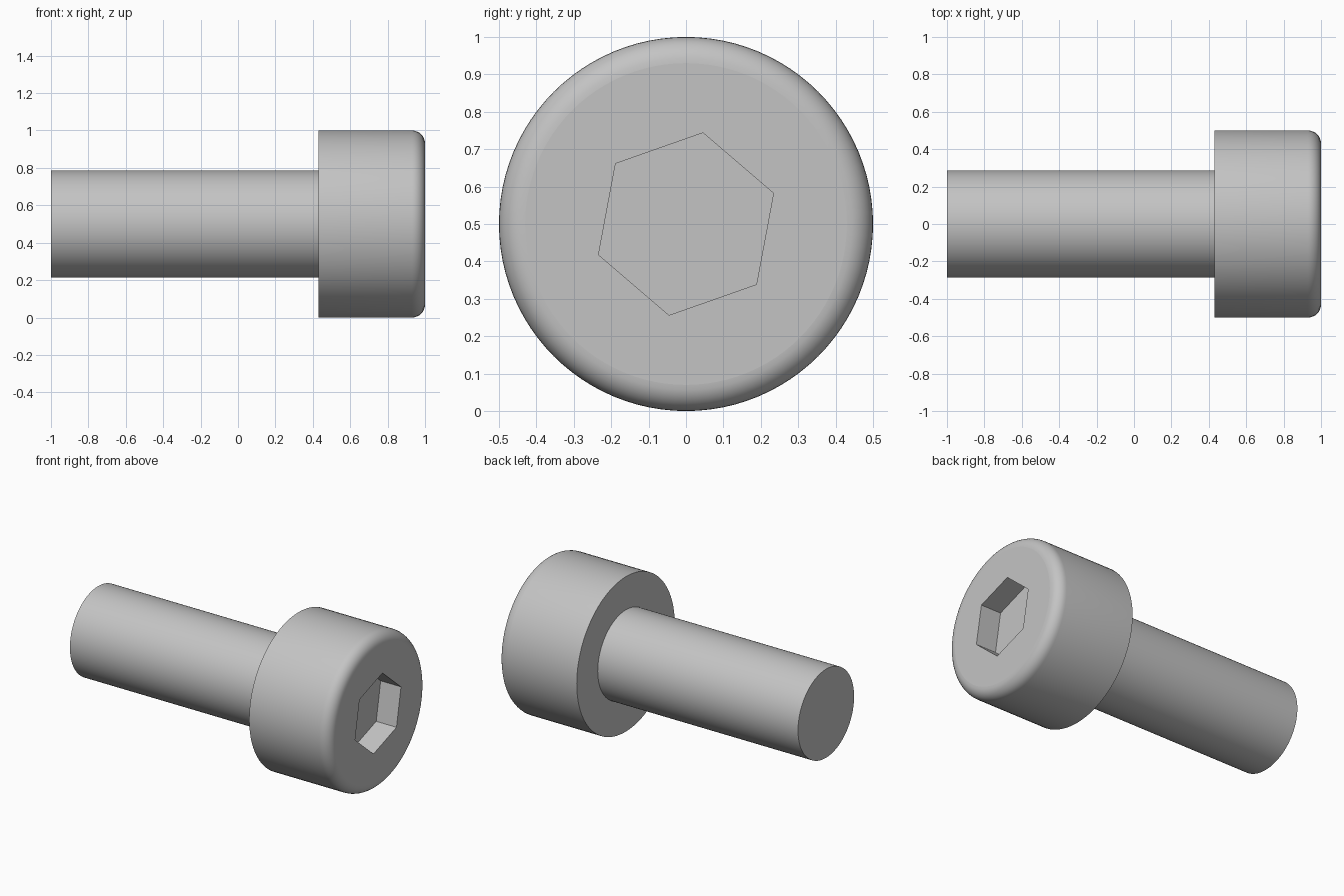
import bpy, bmesh
from math import sin, cos, pi, radians

cube = bpy.data.objects.get("Cube")
if cube:
    bpy.data.objects.remove(cube, do_unlink=True)

SEGMENTS = 96
AXIS_Z = 0.5
SHANK_R, HEAD_R, FILLET = 0.286, 0.5, 0.07
TAIL_X, SHOULDER_X, FACE_X = -1.0, 0.43, 1.0
HEX_R, HEX_DEPTH, HEX_TURN = 0.248, 0.145, radians(19.4)

steel = bpy.data.materials.new("steel grey")
steel.use_nodes = True
colour = (0.55, 0.55, 0.55, 1)
steel.diffuse_color = colour
steel.node_tree.nodes["Principled BSDF"].inputs["Base Color"].default_value = colour

bm = bmesh.new()


def ring(x, radius, count=SEGMENTS, turn=0.0):
    """Vertices of a regular polygon around the screw axis."""
    angles = [turn + 2 * pi * i / count for i in range(count)]
    return [bm.verts.new((x, radius * cos(a), AXIS_Z + radius * sin(a))) for a in angles]


def skin(a, b, smooth):
    """Wall of quads between two matching rings."""
    n = len(a)
    for i in range(n):
        j = (i + 1) % n
        bm.faces.new((a[i], a[j], b[j], b[i])).smooth = smooth


def loop_edges(verts):
    return [bm.edges.get((v, verts[i - 1])) for i, v in enumerate(verts)]


# Shank with flat tail
tail = ring(TAIL_X, SHANK_R)
neck = ring(SHOULDER_X, SHANK_R)
bm.faces.new(tail)
skin(tail, neck, True)

# Shoulder under the head
last = ring(SHOULDER_X, HEAD_R)
skin(neck, last, False)

# Head side and rounded rim
STEPS = 8
for k in range(STEPS + 1):
    a = pi / 2 * k / STEPS
    rim = ring(FACE_X - FILLET * (1 - sin(a)), HEAD_R - FILLET * (1 - cos(a)))
    skin(last, rim, True)
    last = rim

# Hexagonal socket with flat floor
mouth = ring(FACE_X, HEX_R, 6, HEX_TURN)
floor = ring(FACE_X - HEX_DEPTH, HEX_R, 6, HEX_TURN)
skin(mouth, floor, False)
bm.faces.new(floor)

# Flat head face around the socket
bmesh.ops.triangle_fill(bm, edges=loop_edges(last) + loop_edges(mouth),
                        use_beauty=True, normal=(1, 0, 0))

bmesh.ops.recalc_face_normals(bm, faces=bm.faces)
mesh = bpy.data.meshes.new("socket_head_screw")
bm.to_mesh(mesh)
bm.free()
mesh.materials.append(steel)
screw = bpy.data.objects.new("socket_head_screw", mesh)
bpy.context.scene.collection.objects.link(screw)
